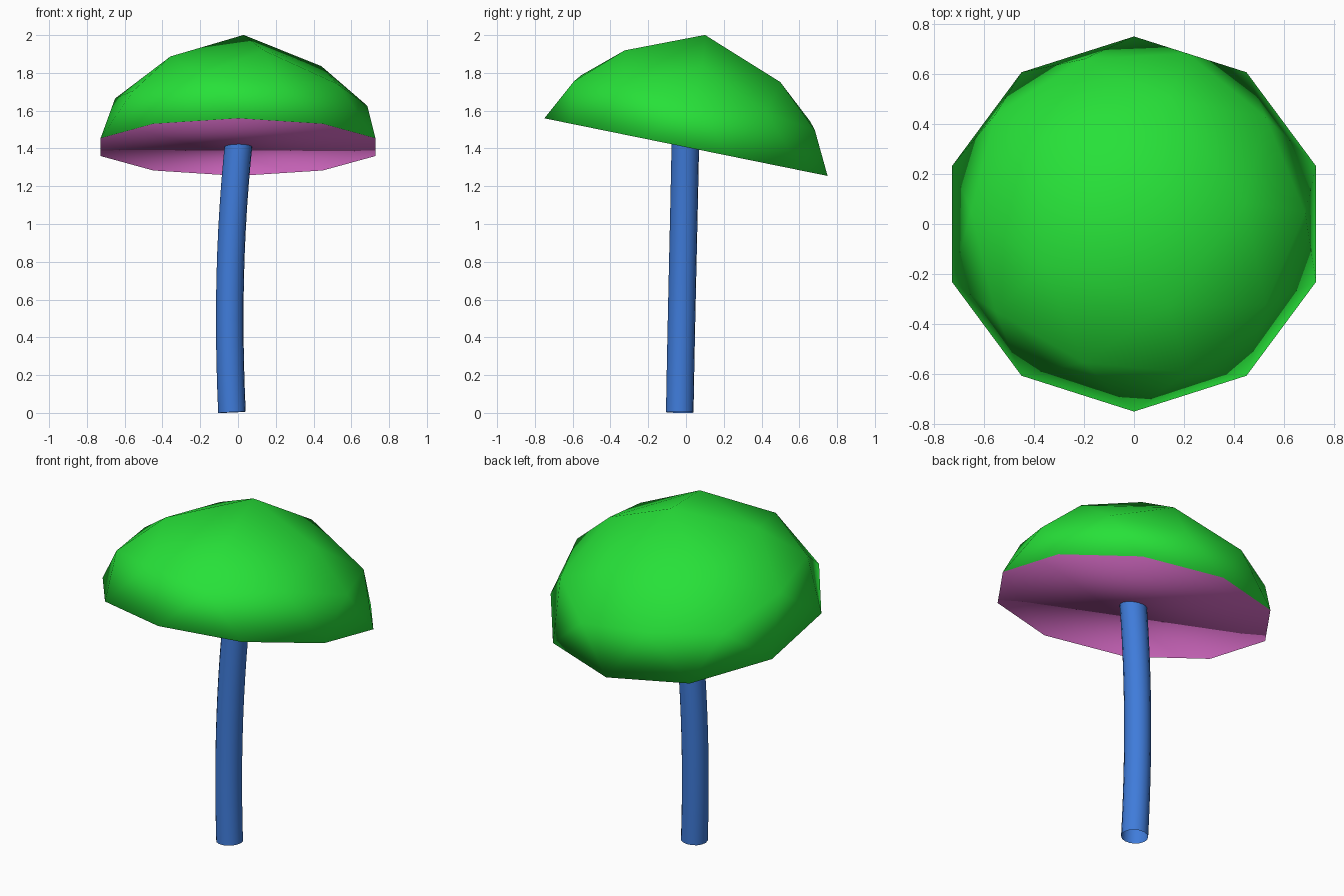
import bpy, bmesh, math
from mathutils import Vector

if "Cube" in bpy.data.objects:
    bpy.data.objects.remove(bpy.data.objects["Cube"])


def material(name, color):
    m = bpy.data.materials.new(name)
    m.diffuse_color = (*color, 1)
    m.use_nodes = True
    m.node_tree.nodes["Principled BSDF"].inputs["Base Color"].default_value = m.diffuse_color
    return m


# Cap: upper half of a low icosphere, closed by one flat face underneath
bm = bmesh.new()
bmesh.ops.create_icosphere(bm, subdivisions=2, radius=1)
bmesh.ops.delete(bm, geom=[v for v in bm.verts if v.co.z < -0.01], context='VERTS')
for v in bm.verts:
    x, y, z = v.co
    if z > 0.95:                       # apex, pulled up and aside
        v.co = Vector((0.03, -0.02, 0.602))
    elif z > 0.7:                      # widened upper ring
        k = 0.442 / math.hypot(x, y)
        v.co = Vector((x * k, y * k, 0.437))
    else:
        v.co = Vector((x * 0.765, y * 0.765, z * 0.5))
rim = [e for e in bm.edges if e.is_boundary]
gills = bmesh.ops.contextual_create(bm, geom=rim)["faces"]
for f in bm.faces:
    f.smooth = True
for f in gills:
    f.material_index = 1
bmesh.ops.recalc_face_normals(bm, faces=bm.faces)
mesh = bpy.data.meshes.new("mushroom_cap")
bm.to_mesh(mesh)
bm.free()
mesh.materials.append(material("cap_green", (0.02, 0.75, 0.04)))
mesh.materials.append(material("underside_pink", (0.6, 0.13, 0.5)))
cap = bpy.data.objects.new("mushroom_cap", mesh)
cap.location = (0, 0, 1.407)
cap.rotation_euler.x = -math.radians(11.5)
bpy.context.collection.objects.link(cap)

# Stem: gently bent round tube running up into the cap
curve = bpy.data.curves.new("stem", 'CURVE')
curve.dimensions = '3D'
curve.bevel_depth = 0.073
curve.bevel_resolution = 6
curve.resolution_u = 12
sp = curve.splines.new('BEZIER')
sp.bezier_points.add(1)
path = [((-0.032, -0.033, 0.003), (-0.055, -0.025, 0.5)),
        ((0.006, -0.003, 1.45), (-0.045, -0.012, 0.97))]
for p, (co, handle) in zip(sp.bezier_points, path):
    p.handle_left_type = p.handle_right_type = 'FREE'
    p.co = co
    mirrored = Vector(co) * 2 - Vector(handle)
    first = co[2] < 1
    p.handle_right = handle if first else mirrored
    p.handle_left = mirrored if first else handle
sp.use_smooth = True
curve.materials.append(material("stem_blue", (0.05, 0.2, 0.7)))
stem = bpy.data.objects.new("stem", curve)
bpy.context.collection.objects.link(stem)
